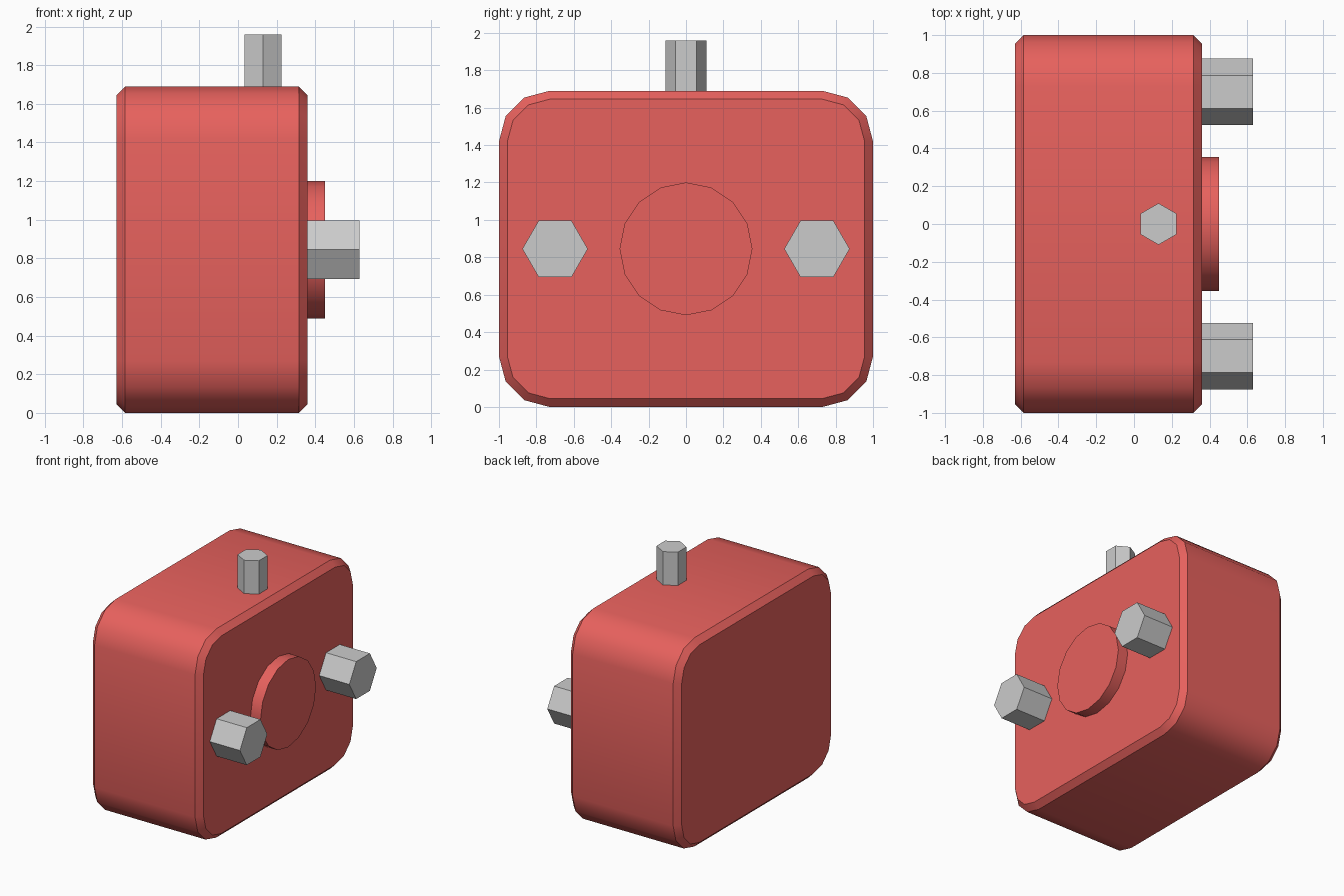
import bpy, bmesh
from math import cos, sin, pi, radians
from mathutils import Matrix

if "Cube" in bpy.data.objects:
    bpy.data.objects.remove(bpy.data.objects["Cube"])

red = bpy.data.materials.new("red_paint")
red.diffuse_color = (0.8, 0.12, 0.11, 1)
red.use_nodes = True
red.node_tree.nodes["Principled BSDF"].inputs["Base Color"].default_value = red.diffuse_color

MID_Z = 0.845          # height of the face centre line
FACE_X = 0.36          # front plane carrying boss and studs


def finish(bm, name, mat=None, smooth=False):
    bmesh.ops.recalc_face_normals(bm, faces=bm.faces)
    mesh = bpy.data.meshes.new(name)
    bm.to_mesh(mesh)
    bm.free()
    obj = bpy.data.objects.new(name, mesh)
    bpy.context.collection.objects.link(obj)
    if mat:
        mesh.materials.append(mat)
    if smooth:
        bpy.ops.object.select_all(action='DESELECT')
        obj.select_set(True)
        bpy.context.view_layer.objects.active = obj
        bpy.ops.object.shade_smooth_by_angle(angle=radians(35))
    return obj


def rounded_loop(bm, x, radius):
    """Rounded rectangle in the YZ plane, three segments per corner."""
    corners = [(0.73, 1.42), (-0.73, 1.42), (-0.73, 0.27), (0.73, 0.27)]
    return [bm.verts.new((x, cy + radius * cos(a), cz + radius * sin(a)))
            for i, (cy, cz) in enumerate(corners)
            for a in [(i + k / 3) * pi / 2 for k in range(4)]]


def prism(name, sides, radius, start, end, mat=None, smooth=False):
    """Prism between two points along x or z, with a corner pointing to y."""
    bm = bmesh.new()
    axis = end - start
    bmesh.ops.create_cone(bm, cap_ends=True, segments=sides, radius1=radius,
                          radius2=radius, depth=axis.length,
                          matrix=Matrix.Translation((start + end) / 2)
                          @ axis.to_track_quat('Z', 'Y').to_matrix().to_4x4())
    # Turn about the axis so that a corner lies exactly on the y direction
    top = max(bm.verts, key=lambda v: v.co.y).co - start
    n = axis.normalized()
    top -= n * top.dot(n)
    turn = top.rotation_difference(Y * top.length).to_matrix()
    bmesh.ops.rotate(bm, verts=bm.verts, cent=start, matrix=turn)
    return finish(bm, name, mat, smooth)


from mathutils import Vector
Y = Vector((0, 1, 0))

# Body: rounded block with chamfered front and back rims
bm = bmesh.new()
loops = [rounded_loop(bm, x, r) for x, r in
         ((-0.63, 0.225), (-0.585, 0.27), (0.315, 0.27), (FACE_X, 0.225))]
for a, b in zip(loops, loops[1:]):
    for i in range(len(a)):
        j = (i + 1) % len(a)
        bm.faces.new((a[i], a[j], b[j], b[i]))
bm.faces.new(loops[0])
bm.faces.new(loops[-1])
finish(bm, "body", red, smooth=True)

# Raised round boss on the face
prism("boss", 16, 0.355, Vector((FACE_X, 0, MID_Z)),
      Vector((0.45, 0, MID_Z)), red, smooth=True)

# Hexagonal studs either side of the boss
for label, side in (("left", -1), ("right", 1)):
    prism(label + "_stud", 6, 0.175, Vector((FACE_X, side * 0.70, MID_Z)),
          Vector((0.63, side * 0.70, MID_Z)))

# Thin hexagonal stud on top
prism("top_stud", 6, 0.11, Vector((0.13, 0, 1.69)), Vector((0.13, 0, 1.96)))
